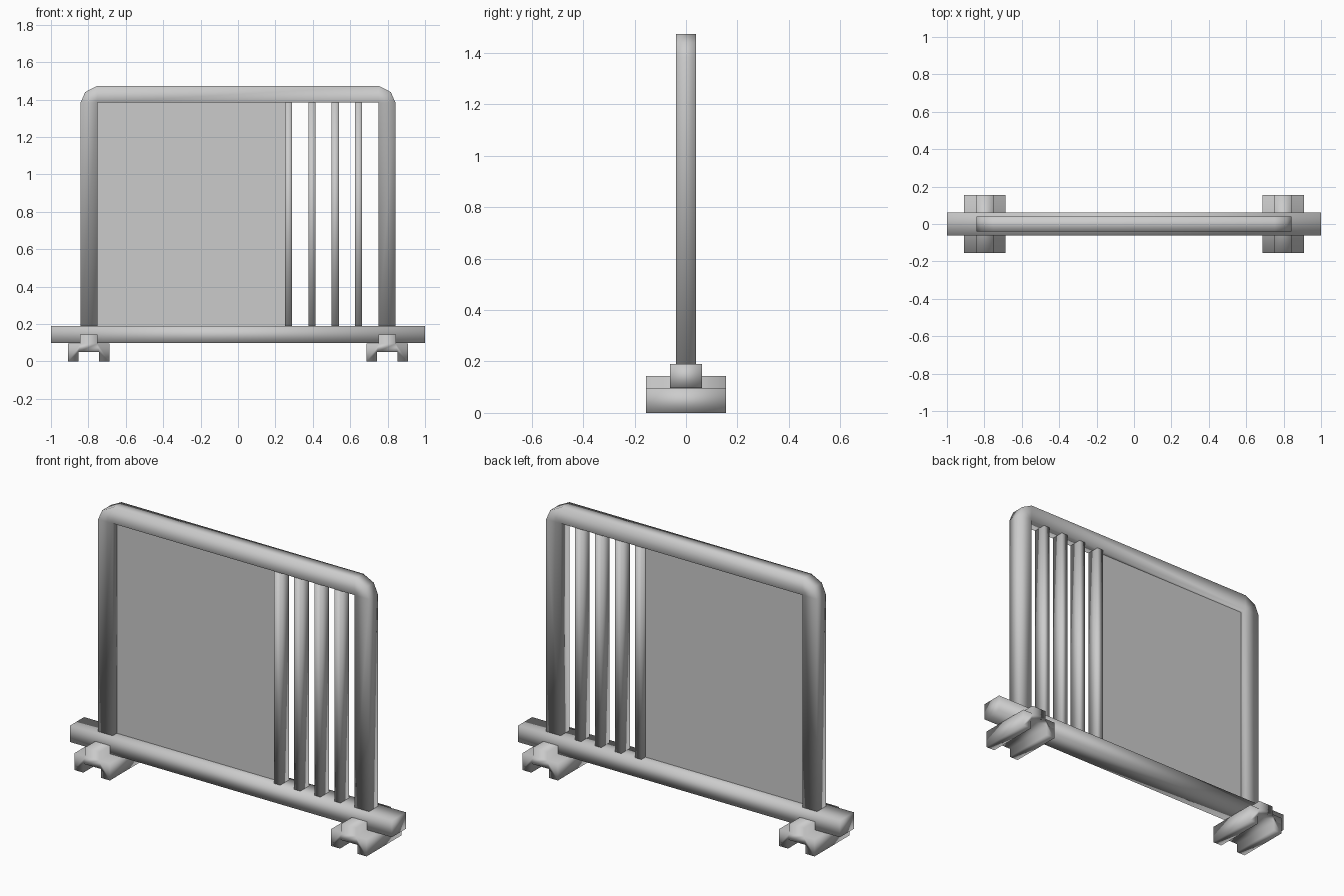
import bpy, bmesh

cube = bpy.data.objects.get("Cube")
if cube:
    bpy.data.objects.remove(cube, do_unlink=True)

grey = bpy.data.materials.new("grey metal")
grey.use_nodes = True
colour = (0.6, 0.6, 0.6, 1)
grey.diffuse_color = colour
grey.node_tree.nodes["Principled BSDF"].inputs["Base Color"].default_value = colour


def prism(name, faces, depth, smooth=True):
    """Extrude faces drawn in the x-z plane to a depth centred on y = 0."""
    bm = bmesh.new()
    for pts in faces:
        bm.faces.new([bm.verts.new((x, -depth / 2, z)) for x, z in pts])
    bmesh.ops.remove_doubles(bm, verts=bm.verts, dist=0.0005)
    if depth:
        new = bmesh.ops.extrude_face_region(bm, geom=bm.faces[:], use_keep_orig=True)
        moved = [v for v in new["geom"] if isinstance(v, bmesh.types.BMVert)]
        bmesh.ops.translate(bm, verts=moved, vec=(0, depth, 0))
        bmesh.ops.recalc_face_normals(bm, faces=bm.faces)
    for f in bm.faces:
        f.smooth = smooth
    mesh = bpy.data.meshes.new(name)
    bm.to_mesh(mesh)
    bm.free()
    mesh.materials.append(grey)
    obj = bpy.data.objects.new(name, mesh)
    bpy.context.collection.objects.link(obj)
    return obj


def rect(x0, x1, z0, z1):
    return [(x0, z0), (x1, z0), (x1, z1), (x0, z1)]


BASE_TOP, INNER_TOP = 0.19, 1.383

# Long base rail
prism("base_rail", [rect(-1, 1, 0.097, BASE_TOP)], 0.124)

# Frame: posts and top bar with faceted outer corners
corner = (-0.752, INNER_TOP)
left = [
    [(-0.842, BASE_TOP), (-0.752, BASE_TOP), corner, (-0.842, INNER_TOP)],
    [(-0.842, INNER_TOP), corner, (-0.817, 1.44)],
    [(-0.817, 1.44), corner, (-0.752, 1.473)],
]
right = [[(-x, z) for x, z in reversed(f)] for f in left]
prism("frame", left + right + [rect(-0.752, 0.752, INNER_TOP, 1.473)], 0.078)

# Thin infill panel
prism("panel", [rect(-0.752, 0.255, BASE_TOP, INNER_TOP)], 0.004, smooth=False)

# Upright bars
for i in range(4):
    x = 0.27 + i * 0.125
    prism(f"bar_{i + 1}", [rect(x - 0.019, x + 0.019, BASE_TOP, INNER_TOP)], 0.076)

# Feet: a raised block on top and a groove underneath
half = [(0.055, 0.05), (0.055, 0), (0.11, 0), (0.11, 0.095), (0.046, 0.095), (0.046, 0.143)]
profile = half + [(-x, z) for x, z in reversed(half)]
for side, cx in (("left", 0.798), ("right", -0.798)):
    prism(f"{side}_foot", [[(cx + x, z) for x, z in profile]], 0.31)
